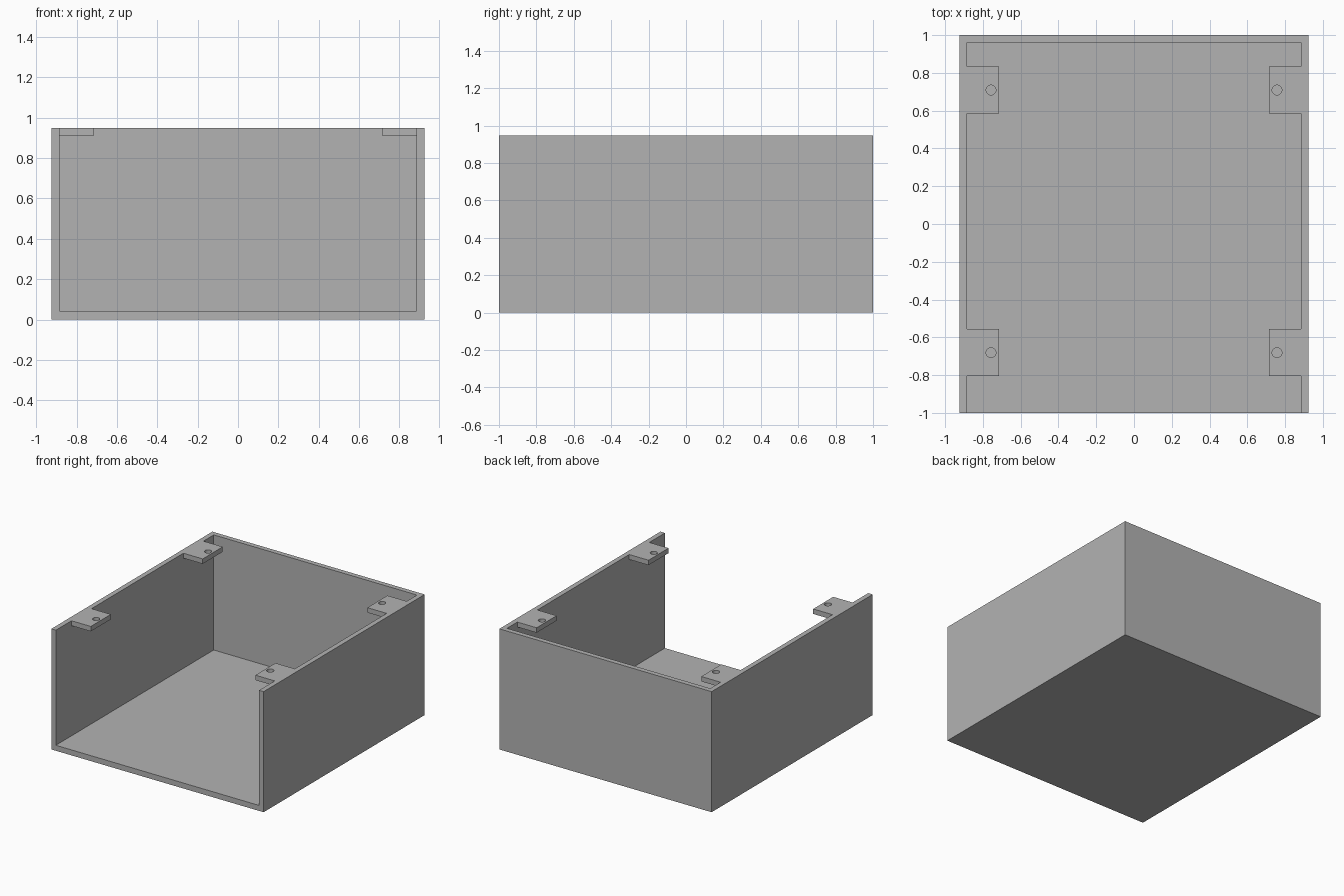
import bpy
from mathutils import Vector

old = bpy.data.objects.get("Cube")
if old:
    bpy.data.objects.remove(old, do_unlink=True)

HALF_W, HALF_D, TOP = 0.923, 1.0, 0.948
WALL, FLOOR = 0.039, 0.043
INNER_W = HALF_W - WALL
TAB_X, TAB_Z = 0.716, 0.909
HOLE_X, HOLE_R = 0.757, 0.026
TABS = [(0.584, 0.833), (-0.806, -0.557)]
HOLE_Y = [0.709, -0.681]

grey = bpy.data.materials.new("plain_grey")
grey.use_nodes = True
colour = (0.45, 0.45, 0.45, 1)
grey.diffuse_color = colour
grey.node_tree.nodes["Principled BSDF"].inputs["Base Color"].default_value = colour


def box(name, low, high):
    low, high = Vector(low), Vector(high)
    bpy.ops.mesh.primitive_cube_add(size=1, location=(low + high) / 2)
    obj = bpy.context.object
    obj.name = name
    obj.scale = high - low
    bpy.ops.object.transform_apply(location=True, rotation=False, scale=True)
    obj.data.materials.append(grey)
    return obj


def combine(target, tool, operation):
    mod = target.modifiers.new(tool.name, "BOOLEAN")
    mod.operation = operation
    mod.solver = "EXACT"
    mod.object = tool
    bpy.context.view_layer.objects.active = target
    bpy.ops.object.modifier_apply(modifier=mod.name)
    bpy.data.objects.remove(tool, do_unlink=True)


# Tray with an open top and an open front
tray = box("open_tray", (-HALF_W, -HALF_D, 0), (HALF_W, HALF_D, TOP))
cavity = box("cavity", (-INNER_W, -HALF_D - 0.2, FLOOR),
             (INNER_W, HALF_D - WALL, TOP + 0.2))
combine(tray, cavity, "DIFFERENCE")

# Four mounting tabs along the side rims, each with a screw hole
for side in (-1, 1):
    for (y0, y1), hole_y in zip(TABS, HOLE_Y):
        xs = sorted((side * TAB_X, side * (HALF_W - WALL / 2)))
        combine(tray, box("mounting_tab", (xs[0], y0, TAB_Z), (xs[1], y1, TOP)), "UNION")
        bpy.ops.mesh.primitive_cylinder_add(
            vertices=32, radius=HOLE_R, depth=0.2,
            location=(side * HOLE_X, hole_y, TOP))
        hole = bpy.context.object
        hole.name = "screw_hole"
        hole.data.materials.append(grey)
        combine(tray, hole, "DIFFERENCE")

# Flat panels, smooth hole walls
bpy.ops.object.select_all(action="DESELECT")
tray.select_set(True)
bpy.context.view_layer.objects.active = tray
bpy.ops.object.shade_smooth_by_angle()
